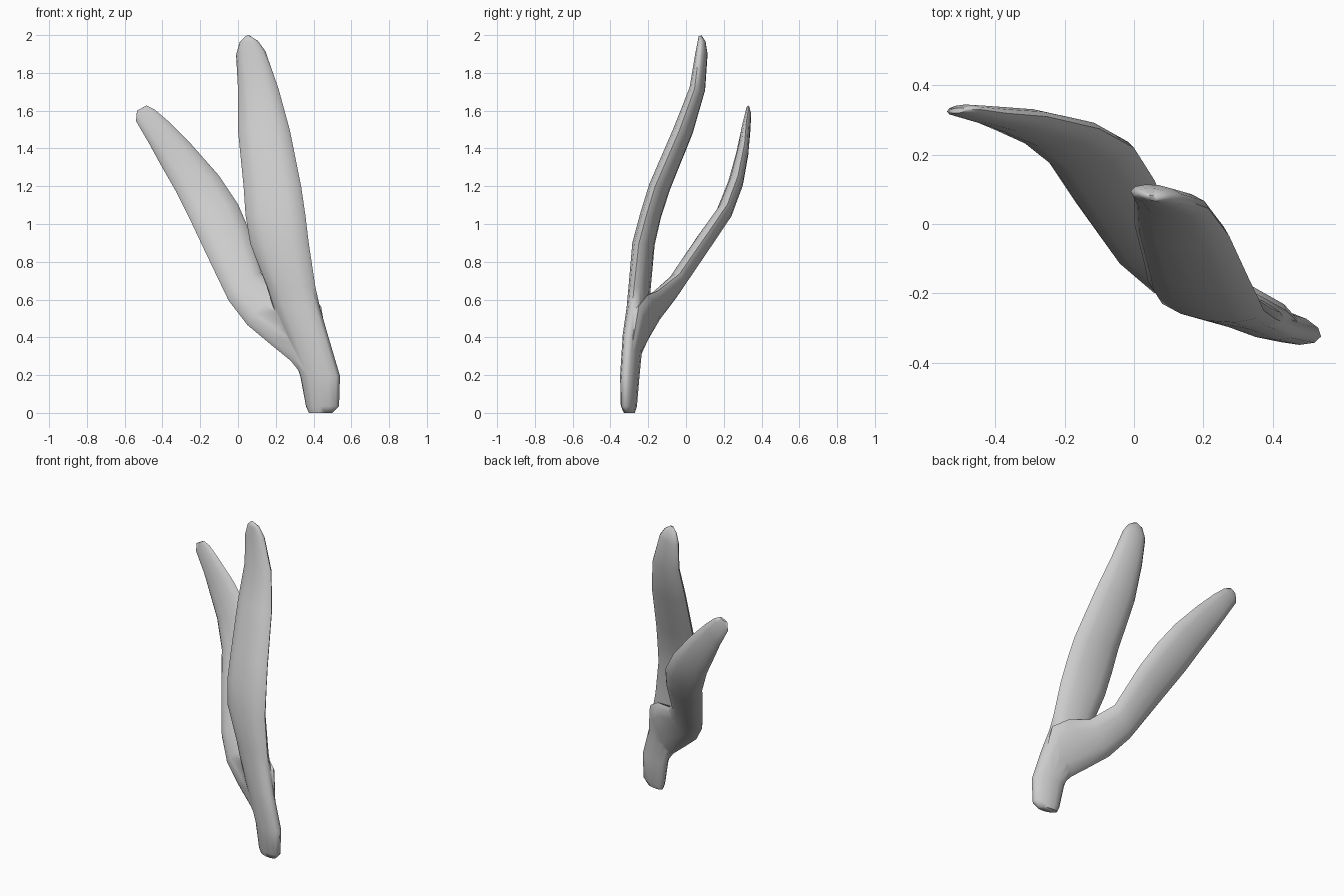
import bpy, bmesh, math
from mathutils import Vector

SIDES = 12


def blade(name, sections):
    """Loft a flattened tube; each section is left x,y,z, right x,y,z, thickness."""
    pairs = [(Vector(s[:3]), Vector(s[3:6]), s[6]) for s in sections]
    mids = [(l + r) / 2 for l, r, t in pairs]
    bm = bmesh.new()
    rings = []
    for i, (l, r, t) in enumerate(pairs):
        along = mids[min(i + 1, len(mids) - 1)] - mids[max(i - 1, 0)]
        half = (r - l) / 2
        normal = half.cross(along).normalized()
        ring = []
        for k in range(SIDES):
            a = 2 * math.pi * k / SIDES
            ring.append(bm.verts.new(mids[i] + half * math.cos(a) + normal * (t / 2 * math.sin(a))))
        rings.append(ring)
    for a, b in zip(rings, rings[1:]):
        for k in range(SIDES):
            n = (k + 1) % SIDES
            bm.faces.new((a[k], a[n], b[n], b[k]))
    bm.faces.new(rings[0])
    bm.faces.new(rings[-1])
    bmesh.ops.recalc_face_normals(bm, faces=bm.faces)
    mesh = bpy.data.meshes.new(name)
    bm.to_mesh(mesh)
    bm.free()
    obj = bpy.data.objects.new(name, mesh)
    bpy.context.collection.objects.link(obj)
    return obj


# Tall main stem
stem = blade("forked_stem", [
    (0.375, -0.285, 0.005, 0.50, -0.315, 0.005, 0.05),
    (0.36, -0.28, 0.04, 0.535, -0.325, 0.04, 0.075),
    (0.33, -0.27, 0.20, 0.54, -0.325, 0.20, 0.09),
    (0.25, -0.25, 0.42, 0.475, -0.31, 0.42, 0.095),
    (0.185, -0.225, 0.57, 0.435, -0.285, 0.56, 0.105),
    (0.15, -0.215, 0.68, 0.41, -0.275, 0.67, 0.105),
    (0.065, -0.20, 0.90, 0.375, -0.25, 0.90, 0.11),
    (0.04, -0.165, 1.05, 0.357, -0.21, 1.05, 0.105),
    (0.03, -0.115, 1.20, 0.335, -0.165, 1.20, 0.105),
    (0.00, 0.005, 1.50, 0.275, -0.035, 1.50, 0.10),
    (0.00, 0.075, 1.72, 0.215, 0.045, 1.72, 0.08),
    (-0.01, 0.095, 1.90, 0.145, 0.07, 1.92, 0.06),
    (0.01, 0.09, 1.97, 0.105, 0.075, 1.975, 0.04),
    (0.04, 0.08, 2.00, 0.065, 0.07, 2.00, 0.015),
])

# Side branch sweeping left and back
branch = blade("side_branch", [
    (0.36, -0.29, 0.18, 0.48, -0.29, 0.33, 0.05),
    (0.28, -0.265, 0.28, 0.44, -0.25, 0.57, 0.08),
    (0.17, -0.23, 0.37, 0.35, -0.20, 0.63, 0.09),
    (0.05, -0.18, 0.47, 0.23, -0.15, 0.65, 0.09),
    (-0.05, -0.10, 0.60, 0.125, -0.035, 0.74, 0.09),
    (-0.17, 0.065, 0.85, 0.06, 0.125, 0.97, 0.09),
    (-0.25, 0.185, 1.02, 0.00, 0.22, 1.11, 0.085),
    (-0.33, 0.25, 1.18, -0.10, 0.275, 1.26, 0.08),
    (-0.41, 0.285, 1.32, -0.25, 0.31, 1.43, 0.065),
    (-0.47, 0.31, 1.43, -0.37, 0.32, 1.55, 0.05),
    (-0.54, 0.325, 1.55, -0.44, 0.33, 1.61, 0.035),
    (-0.535, 0.325, 1.605, -0.485, 0.33, 1.632, 0.015),
])

# Fuse both into one body
mod = stem.modifiers.new("fuse", 'BOOLEAN')
mod.operation = 'UNION'
mod.solver = 'EXACT'
mod.object = branch
bpy.context.view_layer.objects.active = stem
stem.select_set(True)
bpy.ops.object.modifier_apply(modifier="fuse")
bpy.data.objects.remove(branch, do_unlink=True)

# Rest the foot on the ground
low = min(v.co.z for v in stem.data.vertices)
for v in stem.data.vertices:
    v.co.z -= low
bpy.ops.object.shade_smooth_by_angle(angle=math.radians(65))
